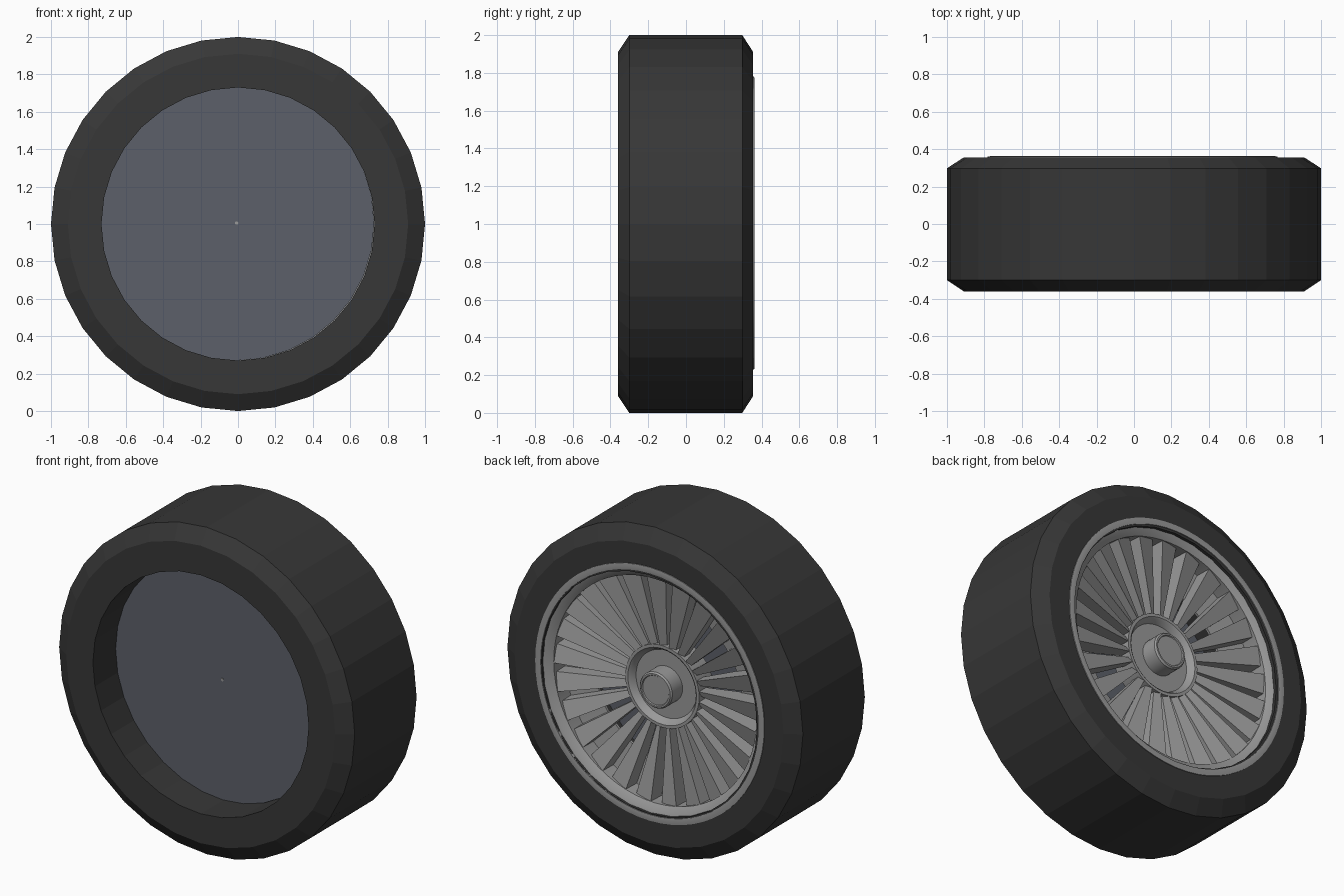
import bpy
import bmesh
from math import sin, cos, pi, radians
from mathutils import Matrix, Vector

cube = bpy.data.objects.get("Cube")
if cube:
    bpy.data.objects.remove(cube, do_unlink=True)

TYRE_CENTRE = Vector((0, 0, 1))
RIM_CENTRE = Vector((-0.007, 0, 1.005))
SPOKES = 25


def material(name, colour):
    mat = bpy.data.materials.new(name)
    mat.use_nodes = True
    rgba = (*colour, 1)
    mat.diffuse_color = rgba
    mat.node_tree.nodes["Principled BSDF"].inputs["Base Color"].default_value = rgba
    return mat


def finish(bm, name, mat, centre, smooth):
    bmesh.ops.remove_doubles(bm, verts=bm.verts, dist=0.0001)
    bmesh.ops.recalc_face_normals(bm, faces=bm.faces)
    mesh = bpy.data.meshes.new(name)
    bm.to_mesh(mesh)
    bm.free()
    mesh.materials.append(mat)
    obj = bpy.data.objects.new(name, mesh)
    obj.location = centre
    bpy.context.collection.objects.link(obj)
    if smooth:
        bpy.ops.object.select_all(action="DESELECT")
        obj.select_set(True)
        bpy.context.view_layer.objects.active = obj
        bpy.ops.object.shade_smooth_by_angle(angle=radians(30))
    return obj


def lathe(name, profile, sides, mat, centre, closed=True, smooth=True):
    """Turn a profile of (radius, y) points around the axle."""
    bm = bmesh.new()
    rings = []
    for i in range(sides):
        a = 2 * pi * i / sides
        rings.append([bm.verts.new((r * sin(a), y, r * cos(a))) for r, y in profile])
    count = len(profile)
    for i in range(sides):
        one, two = rings[i], rings[(i + 1) % sides]
        for j in range(count if closed else count - 1):
            k = (j + 1) % count
            bm.faces.new((one[j], one[k], two[k], two[j]))
    return finish(bm, name, mat, centre, smooth)


rubber = material("black rubber", (0.038, 0.038, 0.038))
metal = material("grey metal", (0.32, 0.32, 0.32))
slate = material("slate blue", (0.108, 0.118, 0.142))

# Tyre with chamfered shoulders
lathe("tyre", [(0.73, -0.36), (0.91, -0.36), (1, -0.3), (1, 0.298),
               (0.91, 0.356), (0.73, 0.356)],
      32, rubber, TYRE_CENTRE, smooth=False)

# Rim lip, sloping band and the flange behind the spokes
lathe("rim", [(0.775, 0.35), (0.775, 0.361), (0.755, 0.363), (0.738, 0.361),
              (0.738, 0.342), (0.72, 0.336), (0.685, 0.31), (0.69, 0.2),
              (0.5, 0.18), (0.5, 0.165), (0.75, 0.165), (0.75, 0.35)],
      64, metal, RIM_CENTRE)

# Inner disc and its small axle mark
lathe("inner_disc", [(0, -0.14), (0.735, -0.14), (0.735, -0.12), (0, -0.12)],
      32, slate, RIM_CENTRE, closed=False)
lathe("axle_mark", [(0, -0.144), (0.009, -0.144), (0.009, -0.138), (0, -0.138)],
      12, metal, RIM_CENTRE, closed=False)

# Dished hub and centre cap
lathe("hub", [(0, 0.2), (0.205, 0.2), (0.222, 0.232), (0.232, 0.24),
              (0.25, 0.24), (0.25, 0.1), (0, 0.1)],
      48, metal, RIM_CENTRE, closed=False)
lathe("centre_cap", [(0, 0.302), (0.088, 0.302), (0.092, 0.308), (0.102, 0.308),
                     (0.11, 0.298), (0.11, 0.19), (0, 0.19)],
      32, metal, RIM_CENTRE, closed=False)

# Tapered, slightly tilted spokes
bm = bmesh.new()
for n in range(SPOKES):
    turn = Matrix.Rotation(2 * pi * n / SPOKES, 3, "Y")
    ends = []
    for r, y, half in ((0.24, 0.228, 0.017), (0.69, 0.298, 0.057)):
        corners = [(-half, y - 0.01), (half, y + 0.01), (half, 0.17), (-half, 0.17)]
        ends.append([bm.verts.new(turn @ Vector((x, d, r))) for x, d in corners])
    inner, outer = ends
    bm.faces.new(inner)
    bm.faces.new(outer)
    for j in range(4):
        k = (j + 1) % 4
        bm.faces.new((inner[j], inner[k], outer[k], outer[j]))
finish(bm, "spokes", metal, RIM_CENTRE, False)
